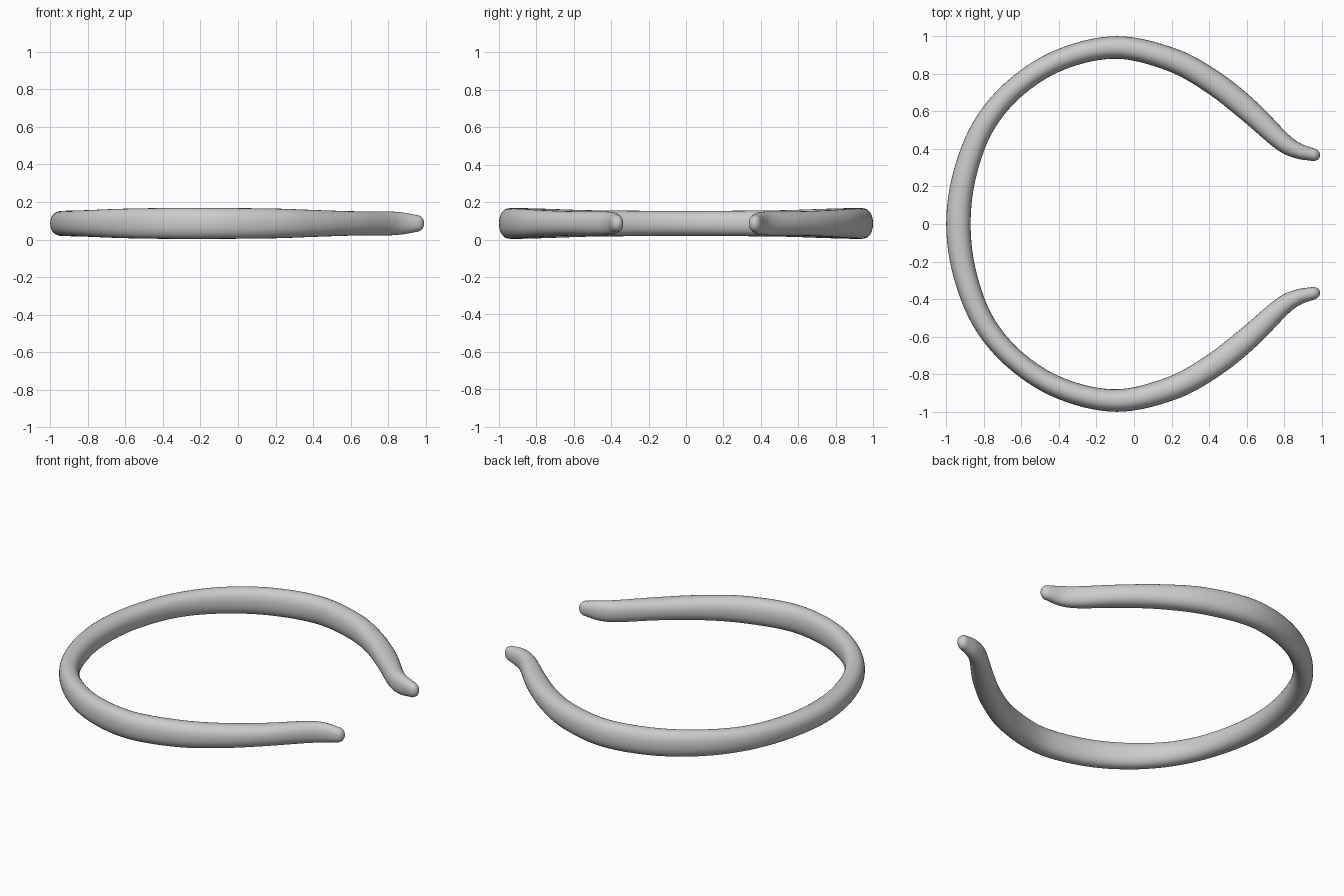
import bpy, bmesh, math
from mathutils import Vector

if "Cube" in bpy.data.objects:
    bpy.data.objects.remove(bpy.data.objects["Cube"])

# Half of the band's centre line: x, y, half width, half height
half = [
    (-0.935, 0.0, 0.065, 0.067), (-0.90, 0.27, 0.062, 0.068),
    (-0.797, 0.53, 0.058, 0.071), (-0.62, 0.735, 0.056, 0.078),
    (-0.38, 0.88, 0.057, 0.082), (-0.09, 0.94, 0.06, 0.082),
    (0.20, 0.875, 0.063, 0.079), (0.42, 0.755, 0.064, 0.071),
    (0.61, 0.605, 0.062, 0.065), (0.785, 0.442, 0.051, 0.064),
    (0.87, 0.391, 0.042, 0.059), (0.95, 0.37, 0.034, 0.045),
]
CENTRE_Z, SIDES, STEPS = 0.086, 28, 8
path = [Vector((x, -y, w, h)) for x, y, w, h in reversed(half[1:])]
path += [Vector(p) for p in half]


def smooth_path(pts):
    """Catmull-Rom interpolation of position and section size."""
    ext = [2 * pts[0] - pts[1]] + pts + [2 * pts[-1] - pts[-2]]
    out = []
    for a, b, c, d in zip(ext, ext[1:], ext[2:], ext[3:]):
        for i in range(STEPS):
            t = i / STEPS
            out.append(0.5 * (2 * b + (c - a) * t + (2 * a - 5 * b + 4 * c - d) * t * t
                              + (3 * b - a - 3 * c + d) * t ** 3))
    return out + [pts[-1]]


def power(v, e):
    return math.copysign(abs(v) ** e, v)


def section(bm, x, y, direction, w, h):
    """Rounded section standing across the path."""
    nx, ny = -direction.y, direction.x
    ring = []
    for k in range(SIDES):
        a = math.tau * k / SIDES
        s, u = w * power(math.cos(a), 0.9), h * power(math.sin(a), 0.9)
        ring.append(bm.verts.new((x + nx * s, y + ny * s, CENTRE_Z + u)))
    return ring


pts = smooth_path(path)
bm = bmesh.new()
rings = []
dirs = [(pts[min(i + 1, len(pts) - 1)] - pts[max(i - 1, 0)]).xy.normalized()
        for i in range(len(pts))]


# Domed tips are sections shrinking past each end
def dome(p, d, sign, angles):
    for deg in angles:
        a = math.radians(deg)
        o = p.xy + d * sign * 0.042 * math.sin(a)
        rings.append(section(bm, o.x, o.y, d, p[2] * math.cos(a), p[3] * math.cos(a)))


angles = [15, 30, 45, 60, 75, 86]
dome(pts[0], dirs[0], -1, reversed(angles))
for p, d in zip(pts, dirs):
    rings.append(section(bm, p[0], p[1], d, p[2], p[3]))
dome(pts[-1], dirs[-1], 1, angles)

# Skin between sections and close the tips
for r, q in zip(rings, rings[1:]):
    for k in range(SIDES):
        n = (k + 1) % SIDES
        bm.faces.new((r[k], r[n], q[n], q[k]))
bm.faces.new(rings[0])
bm.faces.new(rings[-1])
bmesh.ops.recalc_face_normals(bm, faces=bm.faces)
for f in bm.faces:
    f.smooth = True

mesh = bpy.data.meshes.new("open_band")
bm.to_mesh(mesh)
bm.free()
band = bpy.data.objects.new("open_band", mesh)
bpy.context.collection.objects.link(band)
